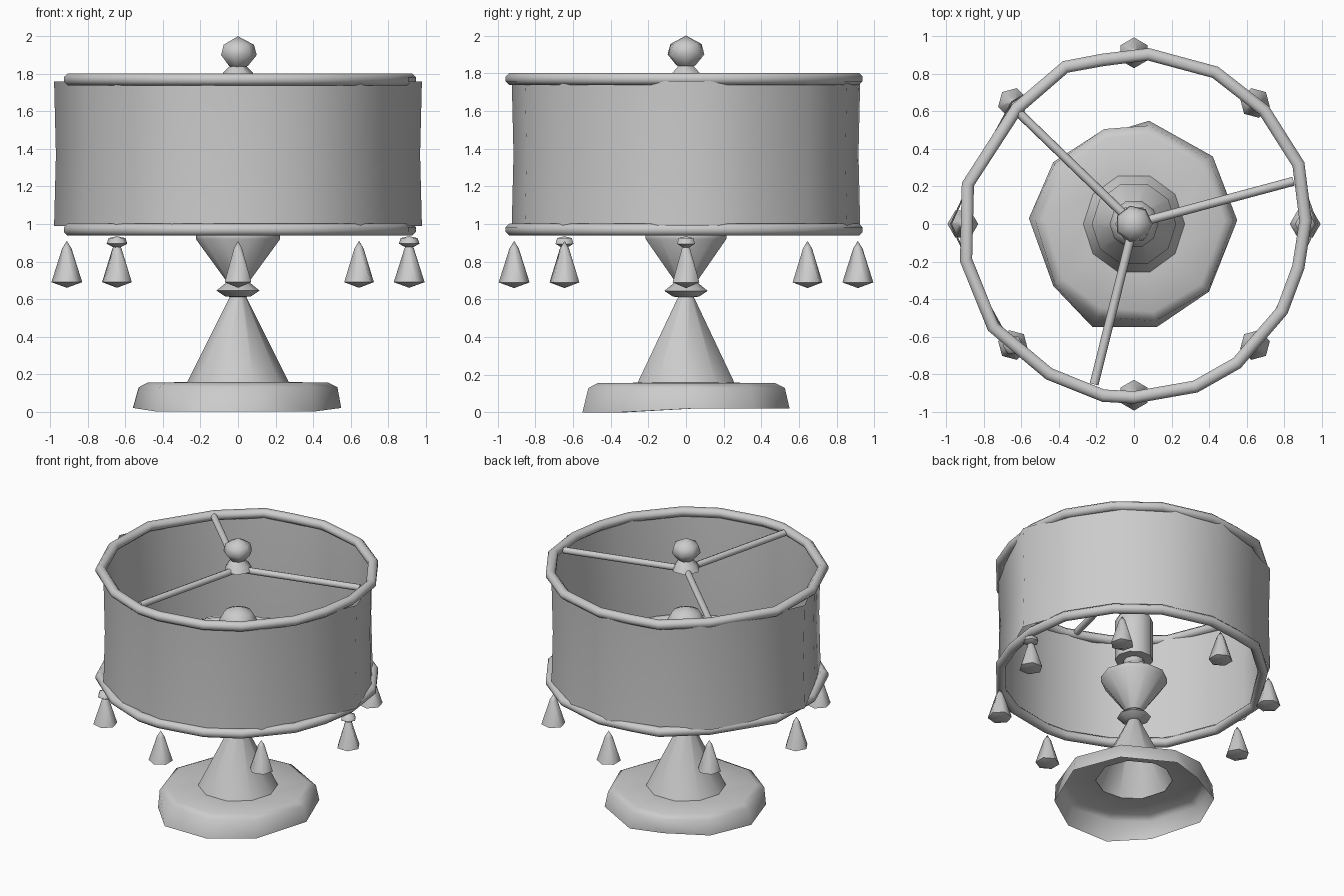
import bpy, bmesh, math
from mathutils import Vector

if "Cube" in bpy.data.objects:
    bpy.data.objects.remove(bpy.data.objects["Cube"])


def finish(name, bm, angle=60):
    bmesh.ops.recalc_face_normals(bm, faces=bm.faces[:])
    me = bpy.data.meshes.new(name)
    bm.to_mesh(me)
    bm.free()
    ob = bpy.data.objects.new(name, me)
    bpy.context.collection.objects.link(ob)
    bpy.ops.object.select_all(action='DESELECT')
    ob.select_set(True)
    bpy.context.view_layer.objects.active = ob
    bpy.ops.object.shade_smooth_by_angle(angle=math.radians(angle))
    return ob


def lathe(name, profile, sides, center=(0, 0, 0), turn=0.0, angle=60):
    """Revolve (radius, z) points; radius 0 makes a pole."""
    bm = bmesh.new()
    rings = []
    for r, z in profile:
        n = sides if r > 0 else 1
        ring = []
        for i in range(n):
            a = turn + math.tau * i / sides
            ring.append(bm.verts.new(Vector((r * math.cos(a), r * math.sin(a), z)) + Vector(center)))
        rings.append(ring)
    for a, b in zip(rings, rings[1:]):
        for i in range(sides):
            j = (i + 1) % sides
            quad = [a[i % len(a)], a[j % len(a)], b[j % len(b)], b[i % len(b)]]
            bm.faces.new(list(dict.fromkeys(quad)))
    return finish(name, bm, angle)


def skin(name, loops, closed=False, angle=60):
    """Join equal-length point loops with quads."""
    bm = bmesh.new()
    rows = [[bm.verts.new(p) for p in loop] for loop in loops]
    pairs = list(zip(rows, rows[1:])) + ([(rows[-1], rows[0])] if closed else [])
    for a, b in pairs:
        for i in range(len(a)):
            j = (i + 1) % len(a)
            bm.faces.new((a[i], a[j], b[j], b[i]))
    return finish(name, bm, angle)


def rod(name, a, b, r, sides=8):
    a, b = Vector(a), Vector(b)
    ob = lathe(name, [(0, 0), (r, 0), (r, (b - a).length), (0, (b - a).length)], sides)
    ob.location = a
    ob.rotation_euler = (b - a).to_track_quat('Z', 'Y').to_euler()


# Foot: irregular ten-sided flared plate, hollow underneath
outline = [(-.56, .03), (-.43, .33), (-.15, .48), (.08, .55), (.42, .36),
           (.55, .02), (.40, -.36), (.12, -.55), (-.22, -.55), (-.43, -.33)]
loops = [[(x, y, 0.0 if y < 0 else .02) for x, y in outline]]
for r, z in [(.53, .13), (.48, .155), (.26, .158)]:
    loops.append([(x * r / math.hypot(x, y), y * r / math.hypot(x, y), z) for x, y in outline])
skin("foot", loops, angle=70)

# Stem cone, collar and upper body
lathe("stem_cone", [(.27, .158), (.04, .62)], 10)
lathe("collar", [(.03, .61), (.07, .615), (.115, .645), (.06, .69), (.03, .70)], 8)
lathe("upper_body", [(.05, .68), (.225, .92), (.225, .95), (.07, 1.05), (.07, 1.09)], 10)

# Socket and bulb
lathe("socket", [(0, 1.08), (.13, 1.09), (.13, 1.34), (0, 1.35)], 10)
lathe("bulb", [(.13, 1.33), (.13, 1.39), (.095, 1.45), (0, 1.49)], 10)

# Drum shade: faceted wall, flatter on four of its sides
wall = []
for i in range(16):
    a = math.tau * i / 16
    r = .92
    if i in (0, 8):
        r = .975
    elif i in (5, 7, 9, 15):
        r = .888
    wall.append((r * math.cos(a), r * math.sin(a)))
skin("shade", [[(x * k, y * k, z) for x, y in wall]
               for k, z in ((1.005, .99), (.995, 1.37), (1.005, 1.76))])

# Rolled rims around the shade, uneven as in a hand-bent hoop
hoop = [(.95, .02), (.91, .33), (.72, .63), (.45, .84), (.08, .94), (-.17, .91),
        (-.38, .87), (-.65, .64), (-.92, .22), (-.93, -.2), (-.78, -.57), (-.47, -.83),
        (-.17, -.95), (.0, -.96), (.34, -.90), (.57, -.77), (.82, -.48), (.91, -.24)]
for name, z in (("lower_rim", .97), ("upper_rim", 1.77)):
    tube = []
    for k in range(8):
        a = math.tau * (k + .5) / 8
        d = .036 * (1 - math.cos(a))
        tube.append([(x * (1 - d / math.hypot(x, y)), y * (1 - d / math.hypot(x, y)),
                      z + .034 * math.sin(a)) for x, y in hoop])
    skin(name, tube, closed=True)

# Three-arm spider and finial
for n, deg in enumerate((15, 136, 256)):
    a = math.radians(deg)
    rod("spider_arm_%d" % n, (0, 0, 1.77), (.88 * math.cos(a), .88 * math.sin(a), 1.77), .024)
lathe("finial_base", [(0, 1.75), (.1, 1.77), (.08, 1.805), (.025, 1.86)], 6)
lathe("finial_ball", [(0, 1.81), (.055, 1.845), (.1, 1.90), (.085, 1.955), (0, 2.0)], 7)

# Eight hanging drops; two keep their top bead
for n in range(8):
    a = math.tau * n / 8
    c = (.912 * math.cos(a), .912 * math.sin(a), 0)
    lathe("drop_%d" % n, [(0, .91), (.025, .87), (.082, .69), (0, .66)], 6, c, turn=a)
    if n in (0, 5):
        lathe("bead_%d" % n, [(0, .865), (.055, .895), (.045, .925), (0, .935)], 6, c)
